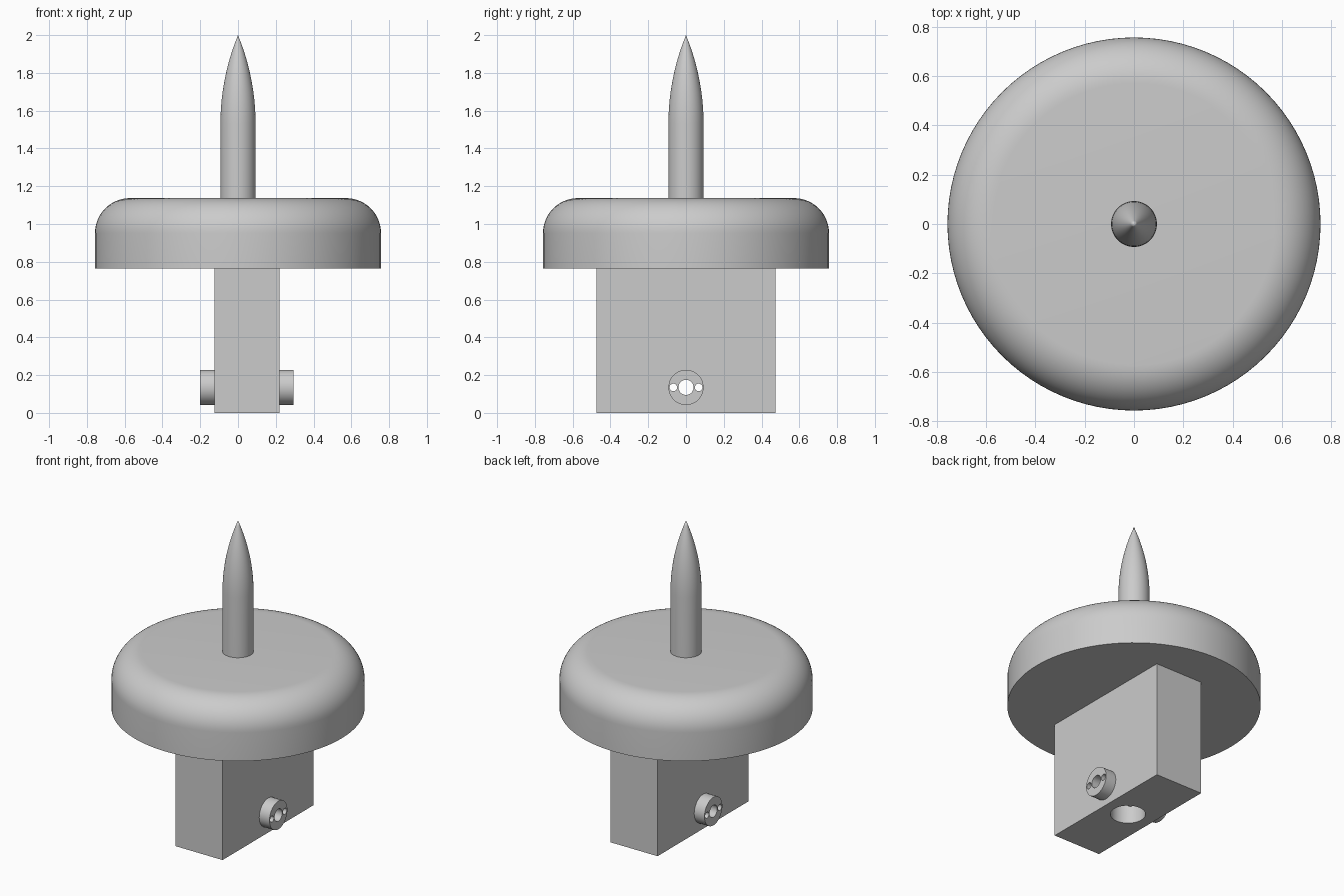
import bpy, bmesh, math
from mathutils import Matrix

if "Cube" in bpy.data.objects:
    bpy.data.objects.remove(bpy.data.objects["Cube"], do_unlink=True)

GREY = (0.6, 0.6, 0.6, 1)
grey = bpy.data.materials.new("plain_grey")
grey.use_nodes = True
grey.diffuse_color = GREY
grey.node_tree.nodes["Principled BSDF"].inputs["Base Color"].default_value = GREY


def add(name, bm):
    bmesh.ops.recalc_face_normals(bm, faces=bm.faces)
    mesh = bpy.data.meshes.new(name)
    bm.to_mesh(mesh)
    bm.free()
    obj = bpy.data.objects.new(name, mesh)
    bpy.context.collection.objects.link(obj)
    mesh.materials.append(grey)
    return obj


def lathe(name, profile, steps):
    """Spin a closed (radius, height) outline around the z axis."""
    bm = bmesh.new()
    verts = [bm.verts.new((r, 0, z)) for r, z in profile]
    edges = [bm.edges.new(pair) for pair in zip(verts, verts[1:])]
    bmesh.ops.spin(bm, geom=verts + edges, axis=(0, 0, 1), cent=(0, 0, 0),
                   angle=math.tau, steps=steps)
    bmesh.ops.remove_doubles(bm, verts=bm.verts, dist=1e-5)
    return add(name, bm)


def cylinder(name, radius, length, centre, along_x=True):
    bm = bmesh.new()
    turn = Matrix.Rotation(math.pi / 2 if along_x else 0, 4, "Y")
    bmesh.ops.create_cone(bm, cap_ends=True, segments=48, radius1=radius,
                          radius2=radius, depth=length,
                          matrix=Matrix.Translation(centre) @ turn)
    return add(name, bm)


def combine(target, tool, operation):
    mod = target.modifiers.new("combine", "BOOLEAN")
    mod.operation, mod.solver, mod.object = operation, "EXACT", tool
    activate(target)
    bpy.ops.object.modifier_apply(modifier=mod.name)
    bpy.data.objects.remove(tool, do_unlink=True)


def activate(obj):
    bpy.ops.object.select_all(action="DESELECT")
    obj.select_set(True)
    bpy.context.view_layer.objects.active = obj


# Round cap with a filleted top edge
radius, bottom, top, fillet = 0.757, 0.765, 1.137, 0.185
arc = [(radius - fillet + fillet * math.cos(a), top - fillet + fillet * math.sin(a))
       for a in (math.pi / 2 * i / 14 for i in range(15))]
cap = lathe("round_cap", [(0, bottom), (radius, bottom)] + arc + [(0, top)], 96)

# Pointed spike: straight shaft with a curved, tapering tip
shaft, shoulder, tip = 0.093, 1.53, 2.0
length = tip - shoulder
curve = (length ** 2 + shaft ** 2) / (2 * shaft)
nose = [(max(0, math.sqrt(curve ** 2 - (length * t) ** 2) - curve + shaft),
         shoulder + length * t) for t in (i / 14 for i in range(15))]
spike = lathe("spike", [(0, top - 0.01), (shaft, top - 0.01)] + nose, 48)

# Rectangular stem with a boss passing through its sides
mid, pin_z = 0.0475, 0.135
bm = bmesh.new()
bmesh.ops.create_cube(bm, size=1, matrix=Matrix.Translation((mid, 0, bottom / 2))
                      @ Matrix.Diagonal((0.345, 0.95, bottom, 1)))
stem = add("stem", bm)
combine(stem, cylinder("boss", shaft, 0.495, (mid, 0, pin_z)), "UNION")

# Bore from below, then the three cross holes
combine(stem, cylinder("bore", 0.105, 1.2, (mid, 0, 0), False), "DIFFERENCE")
for y, r in ((0, 0.04), (-0.067, 0.02), (0.067, 0.02)):
    combine(stem, cylinder("cross_hole", r, 1, (mid, y, pin_z)), "DIFFERENCE")

for obj in (cap, spike, stem):
    activate(obj)
    bpy.ops.object.shade_smooth_by_angle(angle=math.radians(30))
